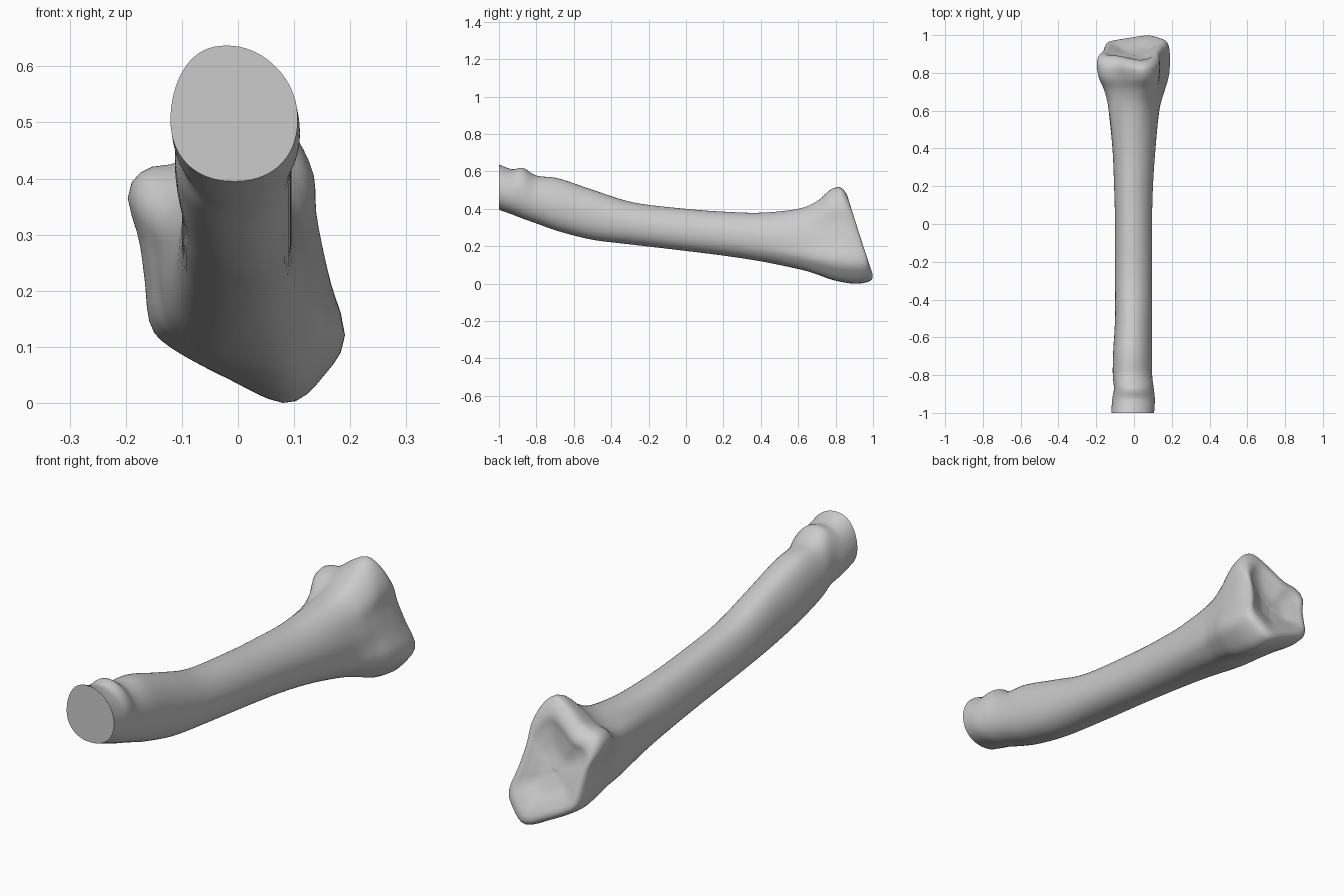
import bpy, bmesh, math

if "Cube" in bpy.data.objects:
    bpy.data.objects.remove(bpy.data.objects["Cube"])

N = 64       # points around each ring
STEPS = 7    # rings between two stations

# Outline of the flared end (x, z), counter-clockwise from the right
HEAD = [(.192, .12), (.165, .22), (.142, .33), (.135, .41), (.095, .485), (.04, .515),
        (-.03, .48), (-.10, .43), (-.165, .415), (-.195, .37), (-.175, .29), (-.165, .22),
        (-.155, .14), (-.12, .10), (-.02, .045), (.09, 0), (.16, .055)]

# Stations: y, left, right, bottom, top, blend to head outline, lean of the ring
STATIONS = [
    (-1.00, -.120, .106, .395, .637, 0, 0),
    (-.93, -.115, .110, .370, .612, 0, 0),
    (-.87, -.106, .104, .347, .618, 0, 0),
    (-.80, -.112, .096, .322, .578, 0, 0),
    (-.68, -.110, .095, .280, .562, 0, 0),
    (-.50, -.100, .095, .235, .502, 0, 0),
    (-.28, -.100, .095, .208, .434, 0, 0),
    (.00, -.100, .095, .175, .400, 0, 0),
    (.20, -.105, .100, .150, .385, 0, 0),
    (.40, -.115, .115, .118, .380, .08, 0),
    (.60, -.140, .140, .073, .402, .35, 0),
    (.70, -.158, .165, .045, .442, .7, 0),
    (.78, -.185, .186, .018, .500, 1, .02),
    (.86, -.195, .192, .000, .516, 1, .08),
    (.915, -.186, .183, .012, .492, 1, .13),
    (.933, -.162, .160, .045, .450, 1, .13),
    (.922, -.125, .125, .095, .395, 1, .11),
    (.903, -.065, .065, .155, .315, 1, .06),
    (.896, -.004, .004, .230, .240, 1, 0)]


def catmull(a, b, c, d, t):
    return [0.5 * (2*q + (r-p)*t + (2*p-5*q+4*r-s)*t*t + (3*q-p-3*r+s)*t**3)
            for p, q, r, s in zip(a, b, c, d)]


def at(i, pts):
    return pts[max(0, min(len(pts) - 1, i))]


# Smooth the head outline, then sample it by angle in a -1..1 box
fine = []
for i in range(len(HEAD)):
    q = [HEAD[(i + k) % len(HEAD)] for k in (-1, 0, 1, 2)]
    for j in range(12):
        x, z = catmull(*q, j / 12)
        fine.append((x / .1935, z / .2575 - 1))


def head_point(a):
    def off(p):
        d = math.atan2(p[1], p[0]) - a
        return abs(math.atan2(math.sin(d), math.cos(d)))
    return min(fine, key=off)


def oval_point(a):
    c, s = math.cos(a), math.sin(a)
    u = math.copysign(abs(c) ** .92, c) * (1 - .08 * s)
    v = math.copysign(abs(s) ** .96, s)
    return u - .12 * s * abs(s) * (s > 0), v


angles = [2 * math.pi * i / N for i in range(N)]
head = [head_point(a) for a in angles]
oval = [oval_point(a) for a in angles]

# Rings lofted through the stations
rows = []
for i in range(len(STATIONS) - 1):
    q = [at(i + k, STATIONS) for k in (-1, 0, 1, 2)]
    rows += [catmull(*q, j / STEPS) for j in range(STEPS)]
rows.append(list(STATIONS[-1]))

bm = bmesh.new()
rings = []
for y, xl, xr, zb, zt, w, lean in rows:
    ring = []
    for (hu, hv), (ou, ov) in zip(head, oval):
        u, v = ou + (hu - ou) * w, ov + (hv - ov) * w
        ring.append(bm.verts.new(((xl + xr) / 2 + u * (xr - xl) / 2,
                                  y - lean * v / 2,
                                  (zb + zt) / 2 + v * (zt - zb) / 2)))
    rings.append(ring)
for a, b in zip(rings, rings[1:]):
    for i in range(N):
        j = (i + 1) % N
        bm.faces.new((a[i], a[j], b[j], b[i]))
bm.faces.new(rings[0])       # flat cut end
bm.faces.new(rings[-1])      # centre of the hollow joint face
bmesh.ops.recalc_face_normals(bm, faces=bm.faces)

mesh = bpy.data.meshes.new("bone")
bm.to_mesh(mesh)
bm.free()
bone = bpy.data.objects.new("bone", mesh)
bpy.context.collection.objects.link(bone)
bpy.context.view_layer.objects.active = bone
bone.select_set(True)
bpy.ops.object.shade_smooth_by_angle(angle=math.radians(50))
